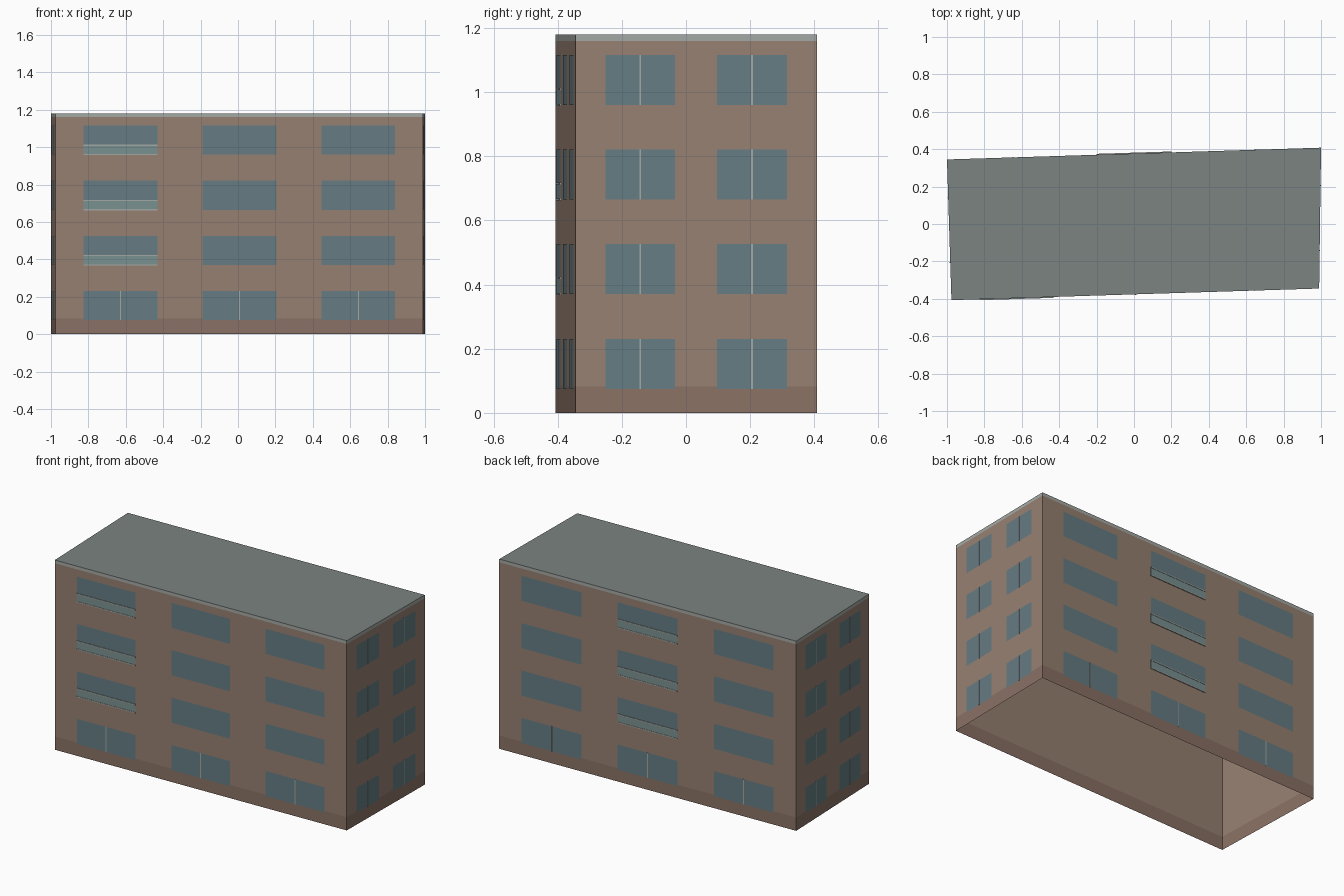
import bpy, bmesh
from mathutils import Vector

if "Cube" in bpy.data.objects:
    bpy.data.objects.remove(bpy.data.objects["Cube"])


def material(name, rgb):
    # rgb is given as seen on screen and converted to linear
    m = bpy.data.materials.new(name)
    m.diffuse_color = [(c / 255) ** 2.2 for c in rgb] + [1]
    m.use_nodes = True
    m.node_tree.nodes["Principled BSDF"].inputs["Base Color"].default_value = m.diffuse_color
    return m


BRICK = material("brick", (150, 128, 113))
PLINTH = material("plinth", (137, 113, 101))
TRIM = material("trim", (163, 168, 163))
ROOF = material("roofing", (122, 130, 127))
GLASS = material("glass", (102, 124, 131))
PANEL = material("balcony_glass", (122, 144, 145))

# Slightly skewed footprint, counter-clockwise from front left
CORNERS = [Vector(c) for c in
           [(-0.976, -0.407), (0.99, -0.345), (1.0, 0.408), (-1.0, 0.345)]]
STOREY, TOP = 0.295, 1.18
WIN_LOW, WIN_HIGH = 0.075, 0.231


def make(name, bm, mat):
    me = bpy.data.meshes.new(name)
    bm.to_mesh(me)
    bm.free()
    me.materials.append(mat)
    bpy.context.collection.objects.link(bpy.data.objects.new(name, me))


def point(wall, u, z, out=0.0):
    # Point at fraction u along a wall, height z, pushed out from it
    a, b = CORNERS[wall], CORNERS[(wall + 1) % 4]
    d = (b - a).normalized()
    p = a.lerp(b, u) + Vector((d.y, -d.x)) * out
    return Vector((p.x, p.y, z))


def quad(bm, wall, u0, u1, z0, z1, out=0.0):
    uz = [(u0, z0), (u1, z0), (u1, z1), (u0, z1)]
    return bm.faces.new([bm.verts.new(point(wall, u, z, out)) for u, z in uz])


def slab(bm, wall, u0, u1, z0, z1, out):
    # Thin box standing out from the wall, open at its hidden back
    uz = [(u0, z0), (u1, z0), (u1, z1), (u0, z1)]
    back = [bm.verts.new(point(wall, u, z)) for u, z in uz]
    front = [bm.verts.new(point(wall, u, z, out)) for u, z in uz]
    bm.faces.new(front)
    for i in range(4):
        j = (i + 1) % 4
        bm.faces.new((back[i], back[j], front[j], front[i]))


# Wall bands, open underneath
for name, z0, z1, mat in [("plinth_band", 0, 0.083, PLINTH),
                          ("walls", 0.083, 1.16, BRICK),
                          ("cornice", 1.16, TOP, TRIM)]:
    bm = bmesh.new()
    for w in range(4):
        quad(bm, w, 0, 1, z0, z1)
    bmesh.ops.remove_doubles(bm, verts=bm.verts, dist=1e-5)
    make(name, bm, mat)

# Flat roof
bm = bmesh.new()
bm.faces.new([bm.verts.new((c.x, c.y, TOP)) for c in CORNERS])
make("roof", bm, ROOF)

# Windows, mullions and balconies
LONG = [(0.076, 0.277), (0.3995, 0.6005), (0.723, 0.924)]
SHORT = [(0.124, 0.413), (0.587, 0.876)]
BALCONY_COLUMN = {0: 0, 2: 1}
for w, side in enumerate(["front", "right", "back", "left"]):
    panes, bars = bmesh.new(), bmesh.new()
    rails, panels = bmesh.new(), bmesh.new()
    is_long = w % 2 == 0
    half_bar = 0.0025 / (CORNERS[(w + 1) % 4] - CORNERS[w]).length
    for floor in range(4):
        z0, z1 = WIN_LOW + floor * STOREY, WIN_HIGH + floor * STOREY
        for col, (u0, u1) in enumerate(LONG if is_long else SHORT):
            quad(panes, w, u0, u1, z0, z1, 0.0015)
            mid = (u0 + u1) / 2
            if not is_long or floor == 0:
                slab(bars, w, mid - half_bar, mid + half_bar, z0, z1, 0.003)
            elif BALCONY_COLUMN[w] == col:
                slab(panels, w, u0, u1, z0, z0 + 0.05, 0.003)
                slab(rails, w, u0, u1, z0 - 0.003, z0 + 0.003, 0.005)
                slab(rails, w, u0, u1, z0 + 0.047, z0 + 0.053, 0.005)
    make(side + "_windows", panes, GLASS)
    make(side + "_mullions", bars, TRIM)
    if is_long:
        make(side + "_balcony_panels", panels, PANEL)
        make(side + "_balcony_rails", rails, TRIM)
    else:
        rails.free()
        panels.free()
